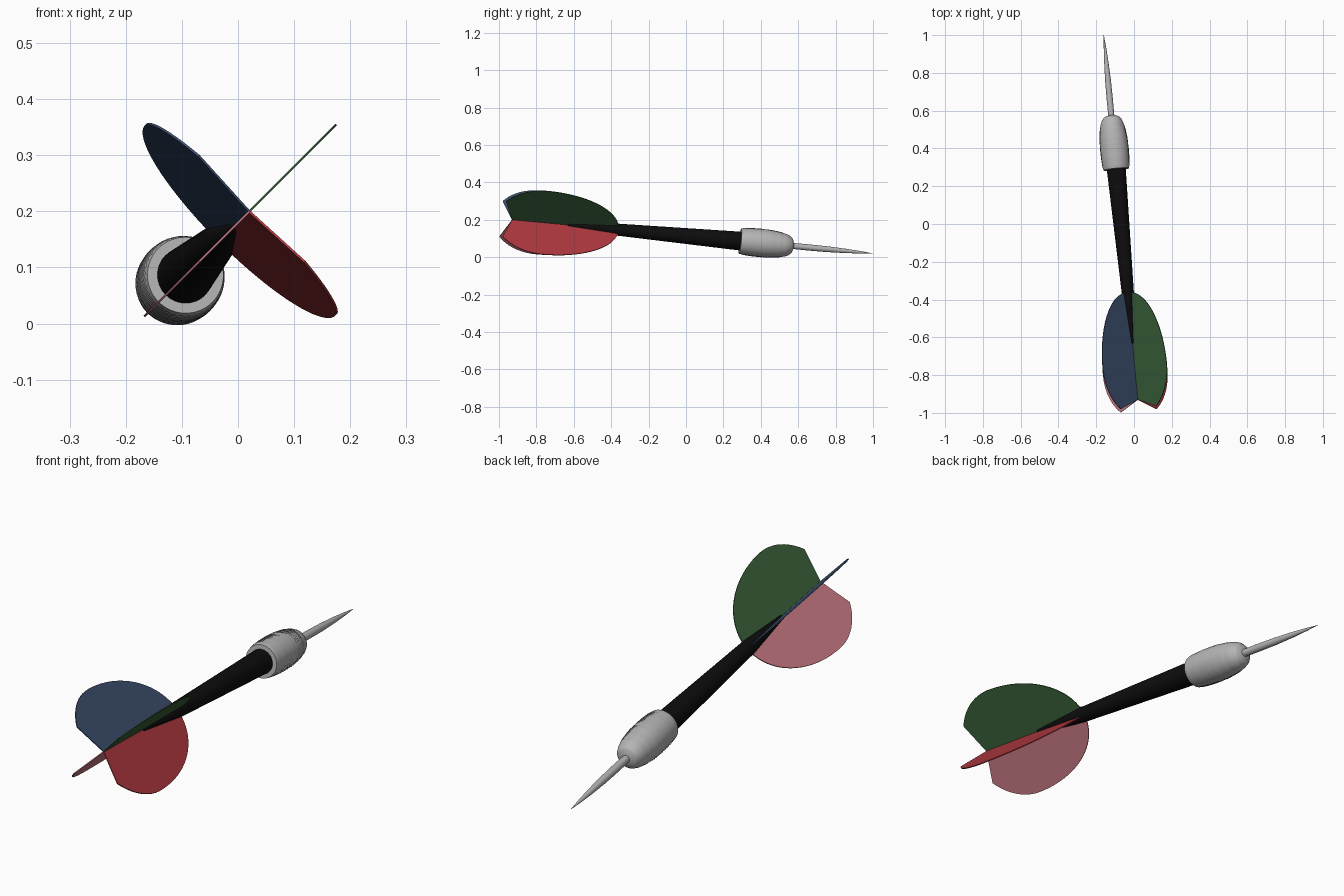
import bpy, bmesh, math
from mathutils import Vector, Matrix

if "Cube" in bpy.data.objects:
    bpy.data.objects.remove(bpy.data.objects["Cube"])

# Dart axis frame: local z runs from the tail centre to the tip
TAIL, TIP = Vector((0.02, -0.93, 0.20)), Vector((-0.16, 1.0, 0.02))
D = (TIP - TAIL).normalized()
U = Vector((-1, 0, 1)).normalized()
V = D.cross(U)
FRAME = Matrix.Translation(TAIL) @ Matrix((U, V, D)).transposed().to_4x4()
LENGTH = (TIP - TAIL).length


def material(name, rgb):
    m = bpy.data.materials.new(name)
    m.diffuse_color = (*rgb, 1)
    m.use_nodes = True
    m.node_tree.nodes["Principled BSDF"].inputs["Base Color"].default_value = m.diffuse_color
    return m


STEEL = material("steel", (0.46, 0.46, 0.46))
BLACK = material("black", (0.004, 0.004, 0.004))


def finish(bm, name, mat, smooth=None):
    bmesh.ops.recalc_face_normals(bm, faces=bm.faces)
    bm.transform(FRAME)
    mesh = bpy.data.meshes.new(name)
    bm.to_mesh(mesh)
    bm.free()
    mesh.materials.append(mat)
    obj = bpy.data.objects.new(name, mesh)
    bpy.context.collection.objects.link(obj)
    if smooth:
        bpy.context.view_layer.objects.active = obj
        obj.select_set(True)
        bpy.ops.object.shade_smooth_by_angle(angle=math.radians(smooth))
        obj.select_set(False)


def lathe(name, profile, mat, segs=32, smooth=35, bump=None):
    """Closed solid of revolution from (t, radius) points, with optional radius bump."""
    bm = bmesh.new()
    rings = []
    for j, (t, r) in enumerate(profile):
        ring = []
        for i in range(segs):
            a = 2 * math.pi * i / segs
            rr = r + (bump(i, j, t) if bump else 0)
            ring.append(bm.verts.new((rr * math.cos(a), rr * math.sin(a), t)))
        rings.append(ring)
    for lo, hi in zip(rings, rings[1:]):
        for i in range(segs):
            k = (i + 1) % segs
            bm.faces.new((lo[i], lo[k], hi[k], hi[i]))
    bm.faces.new(rings[0])
    bm.faces.new(rings[-1])
    finish(bm, name, mat, smooth)


# Needle point
lathe("needle", [(1.50, 0.016), (1.60, 0.0165), (1.70, 0.0155), (1.80, 0.0115),
                 (1.88, 0.0065), (1.93, 0.002), (LENGTH, 0.0005)], STEEL)

# Tapered shaft, pinched to a blunt end between the flights
lathe("shaft", [(0.298, 0.004), (0.304, 0.009), (0.565, 0.032), (1.26, 0.051)], BLACK)

# Barrel: outline resampled into fine rings, knurled in two bands
OUTLINE = [(1.23, 0.068), (1.25, 0.0715), (1.29, 0.0745), (1.34, 0.0755), (1.39, 0.074),
           (1.44, 0.068), (1.475, 0.060), (1.495, 0.052), (1.508, 0.041), (1.515, 0.028),
           (1.518, 0.015)]


def radius(t):
    for (t0, r0), (t1, r1) in zip(OUTLINE, OUTLINE[1:]):
        if t <= t1:
            return r0 + (r1 - r0) * (t - t0) / (t1 - t0)
    return OUTLINE[-1][1]


def knurl(i, j, t):
    if 1.25 < t < 1.355 or 1.372 < t < 1.462:
        return 0.0008 if (i + j) % 2 else -0.0016
    return 0


steps = [1.23 + 0.006 * n for n in range(41)]
barrel = [(t, radius(t)) for t in steps] + [p for p in OUTLINE if p[0] > steps[-1]]
lathe("barrel", barrel, STEEL, segs=72, smooth=20, bump=knurl)


# Four flights: two quarter ellipses with a swept, notched tail
def flight(name, angle, mat, thick=0.004):
    pts = [(0.0, 0.0)]
    t0, h = 0.16, 0.24
    start, end, n = -0.05, 0.573, 32
    a0, a1 = math.acos((start - t0) / 0.253), 0.0
    for k in range(n + 1):
        a = a0 + (a1 - a0) * k / n
        c = math.cos(a)
        pts.append((t0 + c * (0.253 if c < 0 else end - t0), h * math.sin(a)))
    bm = bmesh.new()
    sides = [[bm.verts.new((r, s * thick / 2, t)) for t, r in pts] for s in (-1, 1)]
    bm.faces.new(sides[0])
    bm.faces.new(sides[1][::-1])
    for i in range(len(pts)):
        k = (i + 1) % len(pts)
        bm.faces.new((sides[0][i], sides[0][k], sides[1][k], sides[1][i]))
    bm.transform(Matrix.Rotation(math.radians(angle), 4, 'Z'))
    finish(bm, name, mat)


for n, (colour, rgb) in enumerate([("blue", (0.05, 0.085, 0.17)), ("green", (0.04, 0.11, 0.04)),
                                   ("red", (0.42, 0.04, 0.05)), ("pink", (0.60, 0.20, 0.24))]):
    flight(colour + "_flight", 90 * n, material(colour, rgb))
